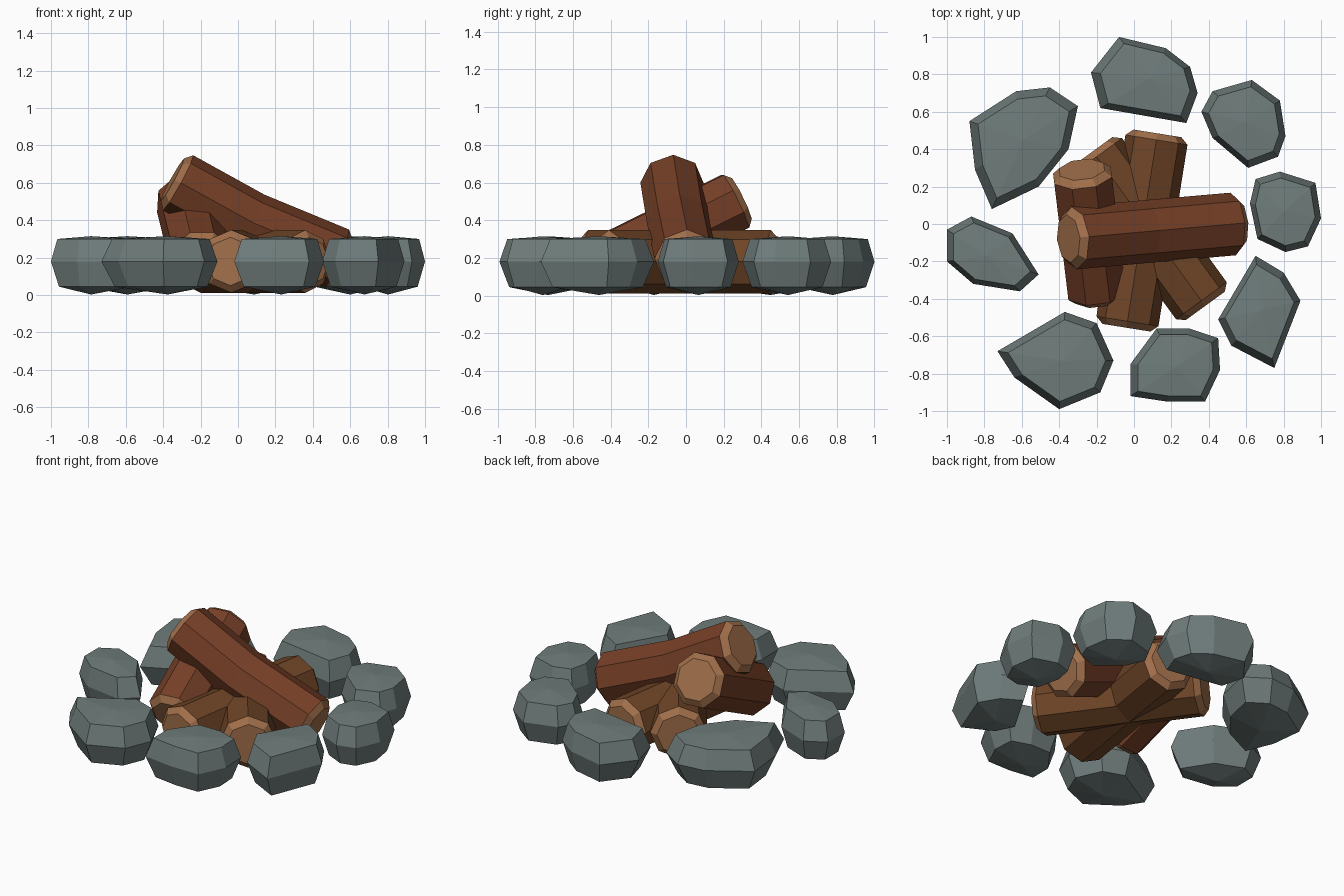
import bpy, bmesh, math
from mathutils import Vector

if "Cube" in bpy.data.objects:
    bpy.data.objects.remove(bpy.data.objects["Cube"])


def material(name, rgb):
    m = bpy.data.materials.new(name)
    m.diffuse_color = (*rgb, 1)
    m.use_nodes = True
    m.node_tree.nodes["Principled BSDF"].inputs["Base Color"].default_value = m.diffuse_color
    return m


STONE = material("stone", (0.16, 0.205, 0.20))
BARK = material("bark", (0.16, 0.06, 0.02))
RED_BARK = material("red_bark", (0.18, 0.05, 0.02))
CUT = material("cut_wood", (0.36, 0.16, 0.07))


def make_object(name, bm, mats):
    bmesh.ops.recalc_face_normals(bm, faces=bm.faces)
    me = bpy.data.meshes.new(name)
    bm.to_mesh(me)
    bm.free()
    for m in mats:
        me.materials.append(m)
    ob = bpy.data.objects.new(name, me)
    bpy.context.collection.objects.link(ob)


def bridge(bm, a, b, mat=0):
    n = len(a)
    for i in range(n):
        f = bm.faces.new((a[i], a[(i + 1) % n], b[(i + 1) % n], b[i]))
        f.material_index = mat


# Stone: plan outline at mid height, shrunken rings and a low peak above and below
def stone(name, outline):
    bm = bmesh.new()
    pts = [Vector((x, y, 0)) for x, y in outline]
    c = sum(pts, Vector()) / len(pts)

    def ring(scale, z):
        return [bm.verts.new(c + (p - c) * scale + Vector((0, 0, z))) for p in pts]

    mid = ring(1, 0.18)
    for z_ring, z_peak, scale in ((0.30, 0.315, 0.84), (0.045, 0.003, 0.8)):
        r = ring(scale, z_ring)
        bridge(bm, mid, r)
        peak = bm.verts.new(c + Vector((0, 0, z_peak)))
        for i in range(len(r)):
            bm.faces.new((r[i], r[(i + 1) % len(r)], peak))
    make_object(name, bm, [STONE])


# Log: octagonal section swept along a path, with chamfered cut ends
def log(name, path, bark, r=0.168, turn=0.0):
    bm = bmesh.new()
    pts = [Vector(p) for p in path]
    d0 = (pts[1] - pts[0]).normalized()
    d1 = (pts[-1] - pts[-2]).normalized()
    stations = ([(pts[0] - d0 * 0.035, d0, r * 0.77), (pts[0], d0, r)]
                + [(pts[i], (pts[i + 1] - pts[i - 1]).normalized(), r)
                   for i in range(1, len(pts) - 1)]
                + [(pts[-1], d1, r), (pts[-1] + d1 * 0.035, d1, r * 0.77)])
    rings = []
    for p, d, rad in stations:
        side = d.cross(Vector((0, 0, 1))).normalized()
        up = side.cross(d)
        rings.append([bm.verts.new(p + rad * (side * math.sin(a) + up * math.cos(a)))
                      for a in (turn + math.tau * k / 8 for k in range(8))])
    for i in range(len(rings) - 1):
        bridge(bm, rings[i], rings[i + 1], 1 if i in (0, len(rings) - 2) else 0)
    for end in (rings[0], rings[-1]):
        bm.faces.new(end).material_index = 1
    make_object(name, bm, [bark, CUT])


# Ring of stones
stone("stone_back", [(-.08, 1), (.17, .94), (.30, .84), (.34, .70), (.28, .54),
                     (-.18, .62), (-.23, .81)])
stone("stone_back_right", [(.63, .77), (.78, .66), (.81, .47), (.77, .36), (.61, .30),
                           (.42, .46), (.36, .60), (.42, .71)])
stone("stone_right", [(.78, .28), (.97, .22), (1, .03), (.93, -.12), (.81, -.15),
                      (.66, -.08), (.62, .11), (.65, .24)])
stone("stone_front_right", [(.65, -.17), (.80, -.26), (.89, -.41), (.75, -.77),
                            (.52, -.65), (.45, -.51)])
stone("stone_front", [(.12, -.56), (.30, -.56), (.45, -.61), (.46, -.78), (.38, -.95),
                      (.18, -.95), (-.02, -.92), (-.02, -.75)])
stone("stone_front_left", [(-.37, -.47), (-.20, -.53), (-.11, -.73), (-.18, -.90),
                           (-.40, -.99), (-.64, -.82), (-.73, -.68)])
stone("stone_left", [(-.87, .04), (-.65, -.05), (-.51, -.27), (-.61, -.36),
                     (-.86, -.32), (-1, -.20), (-1, -.03)])
stone("stone_back_left", [(-.63, .71), (-.45, .73), (-.30, .63), (-.35, .40),
                          (-.51, .20), (-.76, .08), (-.85, .29), (-.88, .55)])

# Two logs on the ground, two leaning across them
log("ground_log_long", [(-.035, -.52, .18), (.12, .45, .18)], BARK)
log("ground_log_diagonal", [(.36, -.41, .18), (-.20, .36, .18)], BARK)
log("leaning_log_back", [(-.20, -.36, .195), (-.275, .26, .50)], RED_BARK, turn=math.pi / 8)
log("leaning_log_top", [(-.32, -.075, .60), (.07, -.04, .385), (.53, .0, .195)], RED_BARK)
